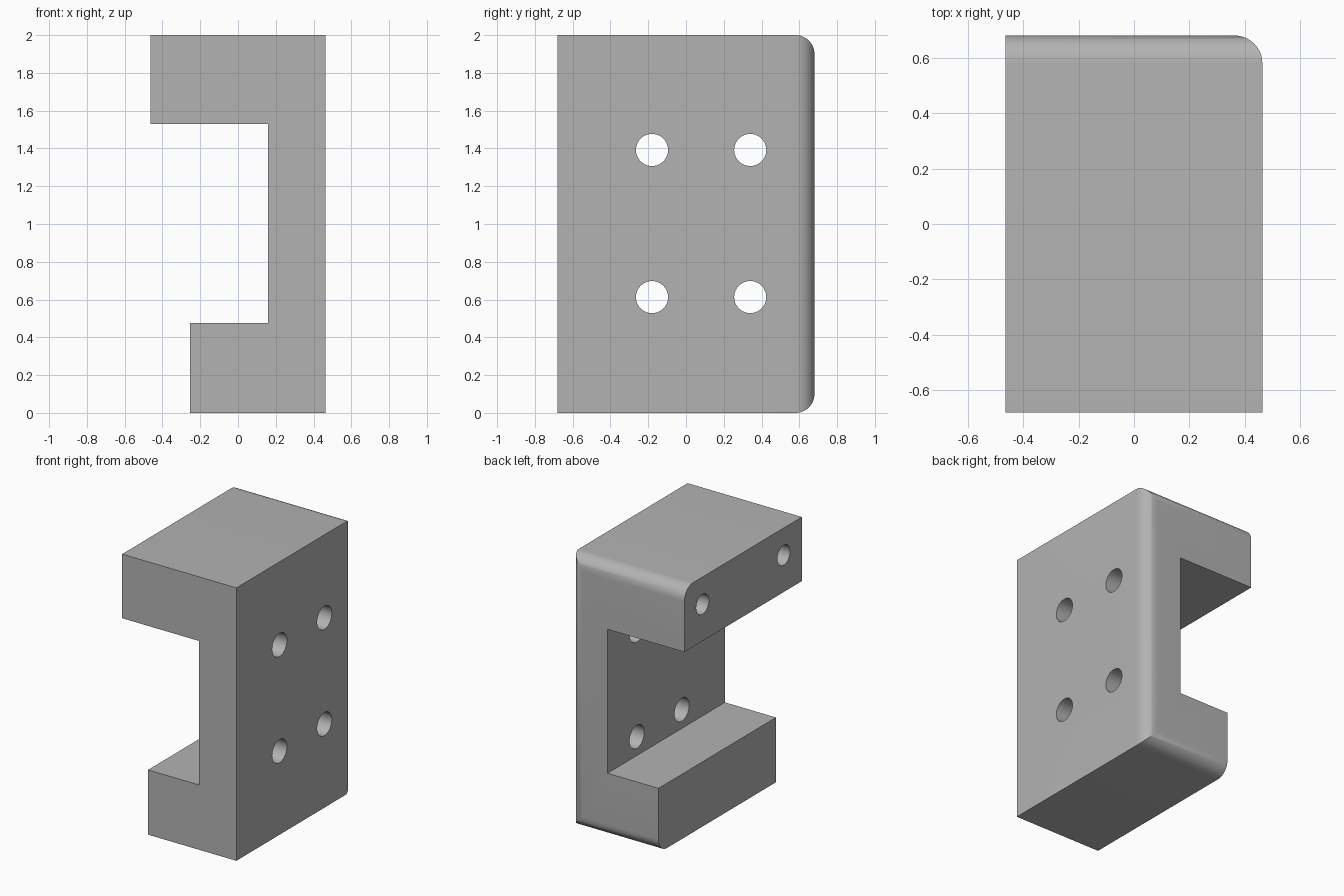
import bpy
import bmesh
from math import pi, radians

if "Cube" in bpy.data.objects:
    bpy.data.objects.remove(bpy.data.objects["Cube"])

HALF_X, HALF_Y, HEIGHT = 0.463, 0.68, 2.0
WEB_X, LOWER_X = 0.16, -0.253
LOWER_Z, UPPER_Z = 0.475, 1.53

# Single grey material
grey = bpy.data.materials.new("plain grey")
grey.use_nodes = True
colour = (0.45, 0.45, 0.45, 1)
grey.diffuse_color = colour
grey.node_tree.nodes["Principled BSDF"].inputs["Base Color"].default_value = colour

# C-shaped bracket: profile in xz, extruded along y
profile = [(HALF_X, 0), (HALF_X, HEIGHT), (-HALF_X, HEIGHT), (-HALF_X, UPPER_Z),
           (WEB_X, UPPER_Z), (WEB_X, LOWER_Z), (LOWER_X, LOWER_Z), (LOWER_X, 0)]
bm = bmesh.new()
face = bm.faces.new([bm.verts.new((x, -HALF_Y, z)) for x, z in profile])
extruded = bmesh.ops.extrude_face_region(bm, geom=[face])["geom"]
bmesh.ops.translate(bm, vec=(0, 2 * HALF_Y, 0),
                    verts=[v for v in extruded if isinstance(v, bmesh.types.BMVert)])
bmesh.ops.recalc_face_normals(bm, faces=bm.faces)

# Rounded top and bottom edges at the back
back_edges = [e for e in bm.edges
              if all(v.co.y > 0 and (v.co.z < 0.01 or v.co.z > HEIGHT - 0.01) for v in e.verts)]
bmesh.ops.bevel(bm, geom=back_edges, offset=0.1, segments=12, profile=0.5, affect='EDGES')
mesh = bpy.data.meshes.new("bracket")
bm.to_mesh(mesh)
bm.free()
mesh.materials.append(grey)
bracket = bpy.data.objects.new("bracket", mesh)
bpy.context.collection.objects.link(bracket)


def drill(name, x0, x1, y, z, radius):
    """Cut a round hole along x from x0 to x1."""
    bpy.ops.mesh.primitive_cylinder_add(vertices=40, radius=radius, depth=x1 - x0,
                                        location=((x0 + x1) / 2, y, z),
                                        rotation=(0, pi / 2, 0))
    cutter = bpy.context.object
    cutter.name = name
    cutter.hide_render = True
    cutter.data.materials.append(grey)
    mod = bracket.modifiers.new(name, 'BOOLEAN')
    mod.operation = 'DIFFERENCE'
    mod.solver = 'EXACT'
    mod.object = cutter
    bpy.context.view_layer.objects.active = bracket
    bpy.ops.object.modifier_apply(modifier=name)
    bpy.data.objects.remove(cutter)


# Four through holes in the web
for y in (-0.18, 0.34):
    for z in (0.613, 1.392):
        drill("web_hole", WEB_X - 0.1, HALF_X + 0.1, y, z, 0.085)

# Two blind holes in the end of the upper arm
for y in (-0.47, 0.47):
    drill("arm_hole", -HALF_X - 0.1, -HALF_X + 0.45, y, 1.8, 0.073)

# Smooth fillets and holes, sharp corners
bpy.ops.object.select_all(action='DESELECT')
bracket.select_set(True)
bpy.context.view_layer.objects.active = bracket
bpy.ops.object.shade_smooth_by_angle(angle=radians(30))
